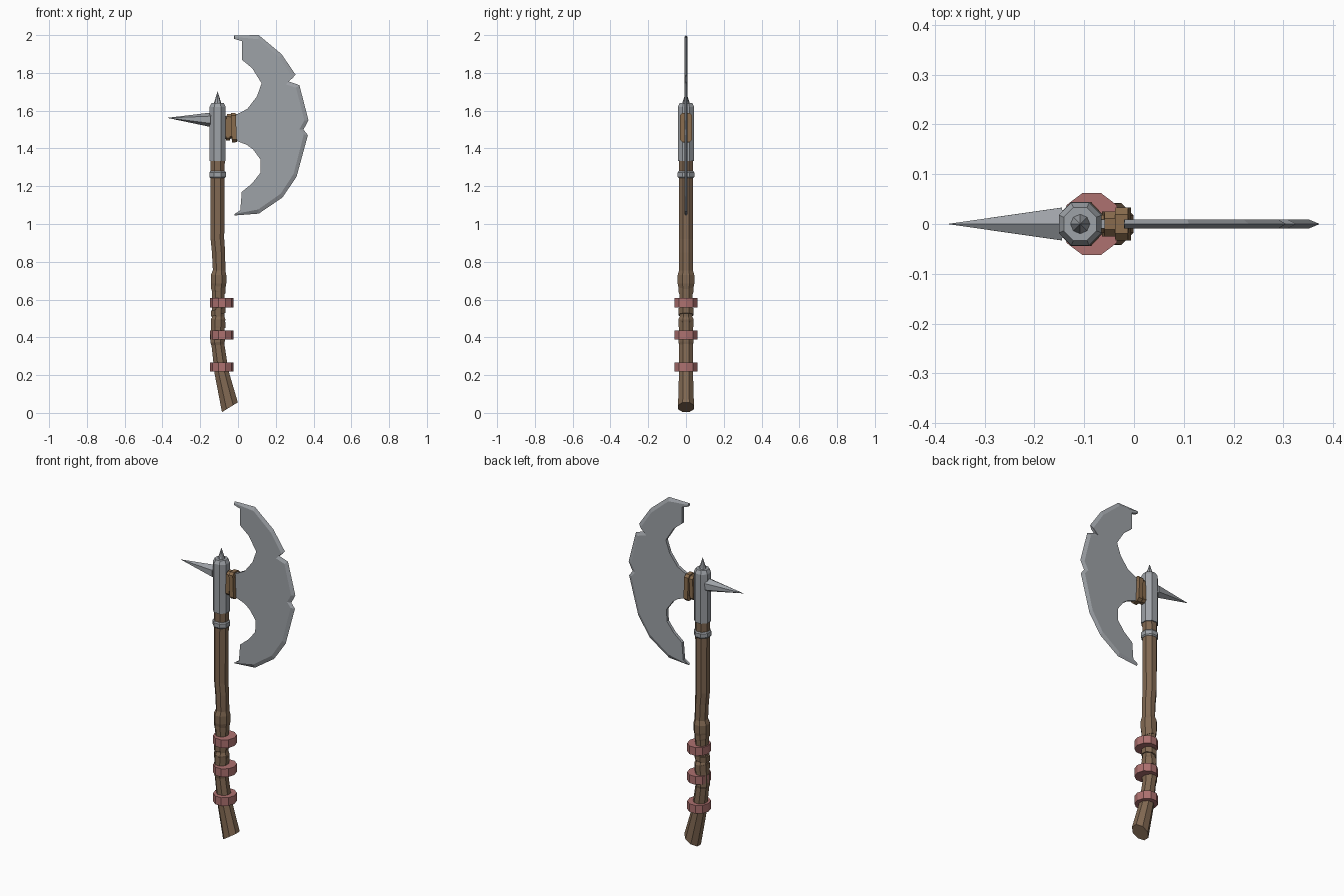
import bpy, bmesh, math
from mathutils import Matrix, Vector

if "Cube" in bpy.data.objects:
    bpy.data.objects.remove(bpy.data.objects["Cube"])


def material(name, rgb):
    m = bpy.data.materials.new(name)
    m.diffuse_color = (*rgb, 1)
    m.use_nodes = True
    m.node_tree.nodes["Principled BSDF"].inputs["Base Color"].default_value = m.diffuse_color
    return m


STEEL = material("steel", (0.34, 0.36, 0.385))
WOOD = material("wood", (0.22, 0.14, 0.085))
LEATHER = material("leather", (0.25, 0.15, 0.075))
RED = material("faded red cloth", (0.42, 0.165, 0.16))


def finish(name, bm, mat):
    bmesh.ops.recalc_face_normals(bm, faces=bm.faces)
    mesh = bpy.data.meshes.new(name)
    bm.to_mesh(mesh)
    bm.free()
    mesh.materials.append(mat)
    ob = bpy.data.objects.new(name, mesh)
    bpy.context.collection.objects.link(ob)
    return ob


def loft(name, rings, mat, sides=8, turn=0.5):
    """Upright tube; each ring is (x, z, half width, half depth, slope)."""
    bm = bmesh.new()
    loops = []
    k = 1 / math.cos(math.pi / sides) if turn else 1
    for x, z, rx, ry, slope in rings:
        loop = []
        for i in range(sides):
            a = 2 * math.pi * (i + turn) / sides
            dx = rx * k * math.cos(a)
            loop.append(bm.verts.new((x + dx, ry * k * math.sin(a), z + slope * dx)))
        loops.append(loop)
    for a, b in zip(loops, loops[1:]):
        for i in range(sides):
            j = (i + 1) % sides
            bm.faces.new((a[i], a[j], b[j], b[i]))
    bm.faces.new(loops[0])
    bm.faces.new(loops[-1])
    return finish(name, bm, mat)


def spike(name, base, tip, radius, sides, mat):
    base, tip = Vector(base), Vector(tip)
    d = tip - base
    bm = bmesh.new()
    bmesh.ops.create_cone(
        bm, cap_ends=True, segments=sides, radius1=radius, radius2=0, depth=d.length,
        matrix=Matrix.Translation((base + tip) / 2) @ d.to_track_quat('Z', 'Y').to_matrix().to_4x4())
    return finish(name, bm, mat)


def block(name, centre, size, tilt, mat):
    bm = bmesh.new()
    bmesh.ops.create_cube(bm, size=1, matrix=Matrix.Translation(centre)
                          @ Matrix.Rotation(tilt, 4, 'Y') @ Matrix.Diagonal((*size, 1)))
    edges = [e for e in bm.edges
             if abs((e.verts[0].co - e.verts[1].co).normalized().x) > 0.9]
    bmesh.ops.bevel(bm, geom=edges, offset=0.014, segments=1, affect='EDGES')
    return finish(name, bm, mat)


# Crooked wooden handle with knots and a slanted butt
loft("handle", [
    (-0.043, 0.030, 0.042, 0.042, 0.62),
    (-0.087, 0.215, 0.037, 0.037, 0.20),
    (-0.106, 0.360, 0.034, 0.036, 0.10),
    (-0.108, 0.375, 0.038, 0.040, 0.10),
    (-0.107, 0.450, 0.036, 0.038, 0.10),
    (-0.104, 0.495, 0.037, 0.040, 0.0),
    (-0.104, 0.510, 0.032, 0.033, 0.0),
    (-0.104, 0.640, 0.034, 0.036, 0.0),
    (-0.103, 0.685, 0.041, 0.044, 0.0),
    (-0.103, 0.730, 0.041, 0.044, 0.0),
    (-0.100, 0.755, 0.033, 0.036, 0.0),
    (-0.103, 0.850, 0.035, 0.036, 0.0),
    (-0.109, 0.920, 0.036, 0.037, 0.0),
    (-0.108, 1.340, 0.038, 0.037, 0.0)], WOOD)

# Slanted leather turns on the grip
for n, (z, slope) in enumerate([(0.66, -0.3), (0.535, 0.25), (0.475, -0.25)]):
    loft(f"grip_wrap_{n + 1}", [
        (-0.105, z - 0.016, 0.038, 0.041, slope),
        (-0.105, z + 0.016, 0.038, 0.041, slope)], WOOD)

# Three cloth rings
for n, z in enumerate((0.243, 0.413, 0.583)):
    loft(f"cloth_ring_{n + 1}", [
        (-0.085, z - 0.024, 0.062, 0.065, 0),
        (-0.085, z + 0.024, 0.062, 0.065, 0)], RED, 10, 0)

# Steel band and socket
loft("handle_band", [
    (-0.108, 1.243, 0.039, 0.039, 0), (-0.108, 1.250, 0.044, 0.044, 0),
    (-0.108, 1.273, 0.044, 0.044, 0), (-0.108, 1.280, 0.039, 0.039, 0)], STEEL)
loft("socket", [
    (-0.108, 1.333, 0.043, 0.043, 0), (-0.108, 1.620, 0.043, 0.043, 0),
    (-0.108, 1.640, 0.033, 0.033, 0)], STEEL)

# Spikes
spike("top_spike", (-0.108, 0, 1.635), (-0.108, 0, 1.703), 0.021, 8, STEEL)
spike("rear_spike", (-0.145, 0, 1.552), (-0.375, 0, 1.562), 0.038, 6, STEEL)

# Leather lashing between socket and blade
block("lashing_core", (-0.045, 0, 1.51), (0.07, 0.036, 0.12), 0, LEATHER)
block("lashing_inner", (-0.051, 0, 1.512), (0.022, 0.05, 0.14), 0.04, LEATHER)
block("lashing_outer", (-0.022, 0, 1.510), (0.026, 0.066, 0.155), -0.04, LEATHER)

# Crescent blade: sharpened outer edge with nicks, flat inner edge
outer = [(-.02, 1.998), (.11, 2.0), (.23, 1.90), (.305, 1.79), (.268, 1.755),
         (.325, 1.735), (.373, 1.55), (.347, 1.50), (.37, 1.47), (.31, 1.25),
         (.235, 1.14), (.11, 1.055), (-.02, 1.045)]
inner = [(.012, 1.072), (.02, 1.17), (.075, 1.215), (.118, 1.27), (.12, 1.34),
         (.08, 1.395), (.045, 1.42), (0, 1.437), (-.07, 1.46), (-.07, 1.57),
         (0, 1.583), (.05, 1.61), (.10, 1.675), (.125, 1.745), (.075, 1.825),
         (.02, 1.87), (.02, 1.968), (-.02, 1.98)]
bm = bmesh.new()
hub, half = Vector((0.05, 1.52)), 0.009
flat = []
for i, p in enumerate(outer + inner):
    p = Vector(p)
    depth = 0 if i >= len(outer) else 0.008 if i in (0, len(outer) - 1) else 0.022
    flat.append(p + (hub - p).normalized() * depth)
mid = [bm.verts.new((x, 0, z)) for x, z in outer + inner]
n = len(mid)
for side in (-half, half):
    ring = [bm.verts.new((p.x, side, p.y)) for p in flat]
    for i in range(n):
        j = (i + 1) % n
        bm.faces.new((mid[i], mid[j], ring[j], ring[i]))
    bm.faces.new(ring)
finish("blade", bm, STEEL)
